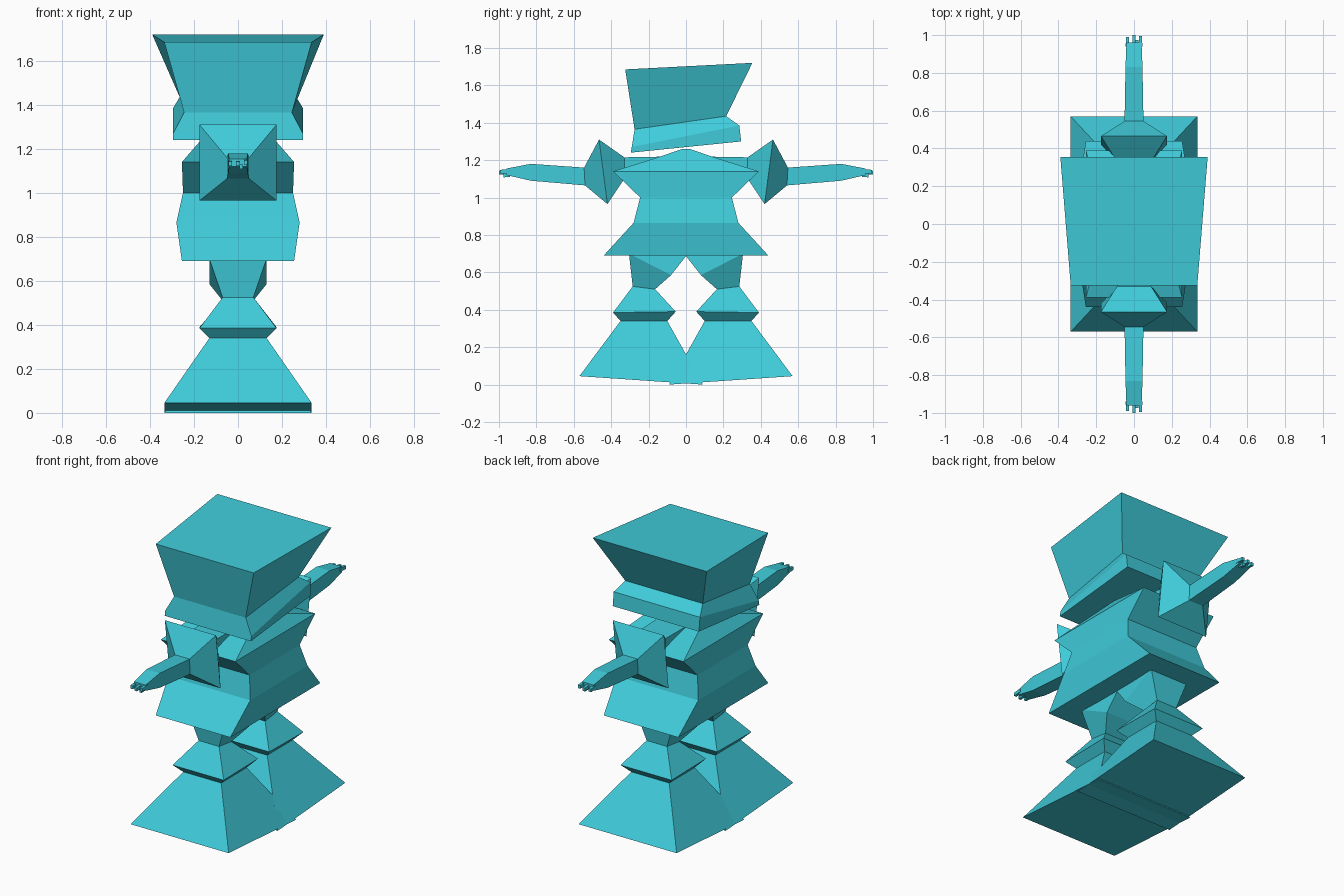
import bpy, bmesh

teal = bpy.data.materials.new("teal")
teal.diffuse_color = (0.05, 0.6, 0.7, 1)


def loft(name, rings, side=1):
    """Skin four-cornered rings. Each ring is two edges running along x:
    (half width, y, z, half width, y, z). side=-1 mirrors in y."""
    bm = bmesh.new()
    loops = []
    for wa, ya, za, wb, yb, zb in rings:
        corners = [(-wa, ya, za), (wa, ya, za), (wb, yb, zb), (-wb, yb, zb)]
        loops.append([bm.verts.new((x, y * side, z)) for x, y, z in corners])
    for a, b in zip(loops, loops[1:]):
        for i in range(4):
            j = (i + 1) % 4
            bm.faces.new((a[i], a[j], b[j], b[i]))
    bm.faces.new(loops[0])
    bm.faces.new(loops[-1])
    bmesh.ops.recalc_face_normals(bm, faces=bm.faces)
    mesh = bpy.data.meshes.new(name)
    bm.to_mesh(mesh)
    bm.free()
    mesh.materials.append(teal)
    ob = bpy.data.objects.new(name, mesh)
    bpy.context.collection.objects.link(ob)
    return ob


def level(w, y, z):
    return (w, -y, z, w, y, z)


# Head: flared block over a tilted jaw band
loft("head", [
    (0.295, -0.295, 1.24, 0.295, 0.295, 1.30),
    (0.295, -0.29, 1.27, 0.295, 0.285, 1.385),
    (0.245, -0.275, 1.365, 0.265, 0.215, 1.435),
    (0.335, -0.325, 1.685, 0.39, 0.355, 1.72),
])

# Torso: skirt, waist, chest and sloped shoulders
loft("torso", [
    level(0.255, 0.44, 0.69),
    level(0.28, 0.28, 0.865),
    level(0.25, 0.245, 1.0),
    level(0.255, 0.39, 1.14),
    level(0.19, 0.15, 1.215),
    level(0.15, 0.02, 1.26),
])

for side, label in ((-1, "left"), (1, "right")):
    # Arm: shoulder root, flared pad, forearm and hand
    loft("arm_" + label, [
        (0.10, 0.05, 1.22, 0.10, 0.05, 1.10),
        (0.09, 0.33, 1.215, 0.09, 0.33, 1.10),
        (0.175, 0.465, 1.31, 0.175, 0.42, 0.965),
        (0.05, 0.545, 1.16, 0.05, 0.54, 1.065),
        (0.045, 0.83, 1.18, 0.045, 0.83, 1.09),
        (0.04, 0.96, 1.155, 0.04, 0.96, 1.12),
    ], side)

    # Fingers
    for i, (x, z, tip) in enumerate([(-0.035, 1.135, 0.99), (0, 1.135, 1.0),
                                     (0.035, 1.14, 0.995), (0.015, 1.12, 0.975)]):
        finger = loft(f"finger_{label}_{i}", [
            (0.009, 0.94, z + 0.012, 0.009, 0.94, z - 0.010),
            (0.008, tip, z + 0.008, 0.008, tip, z - 0.012),
        ], side)
        finger.location.x = x

    # Leg: thigh, pinched knee, shin cuff and wide foot
    loft("leg_" + label, [
        (0.12, 0.26, 0.80, 0.12, -0.05, 0.75),
        (0.13, 0.305, 0.70, 0.13, 0.08, 0.585),
        (0.07, 0.285, 0.525, 0.07, 0.165, 0.51),
        (0.175, 0.39, 0.385, 0.175, 0.055, 0.39),
        (0.13, 0.35, 0.34, 0.13, 0.10, 0.34),
        (0.335, 0.57, 0.045, 0.335, -0.09, 0.0),
    ], side)
